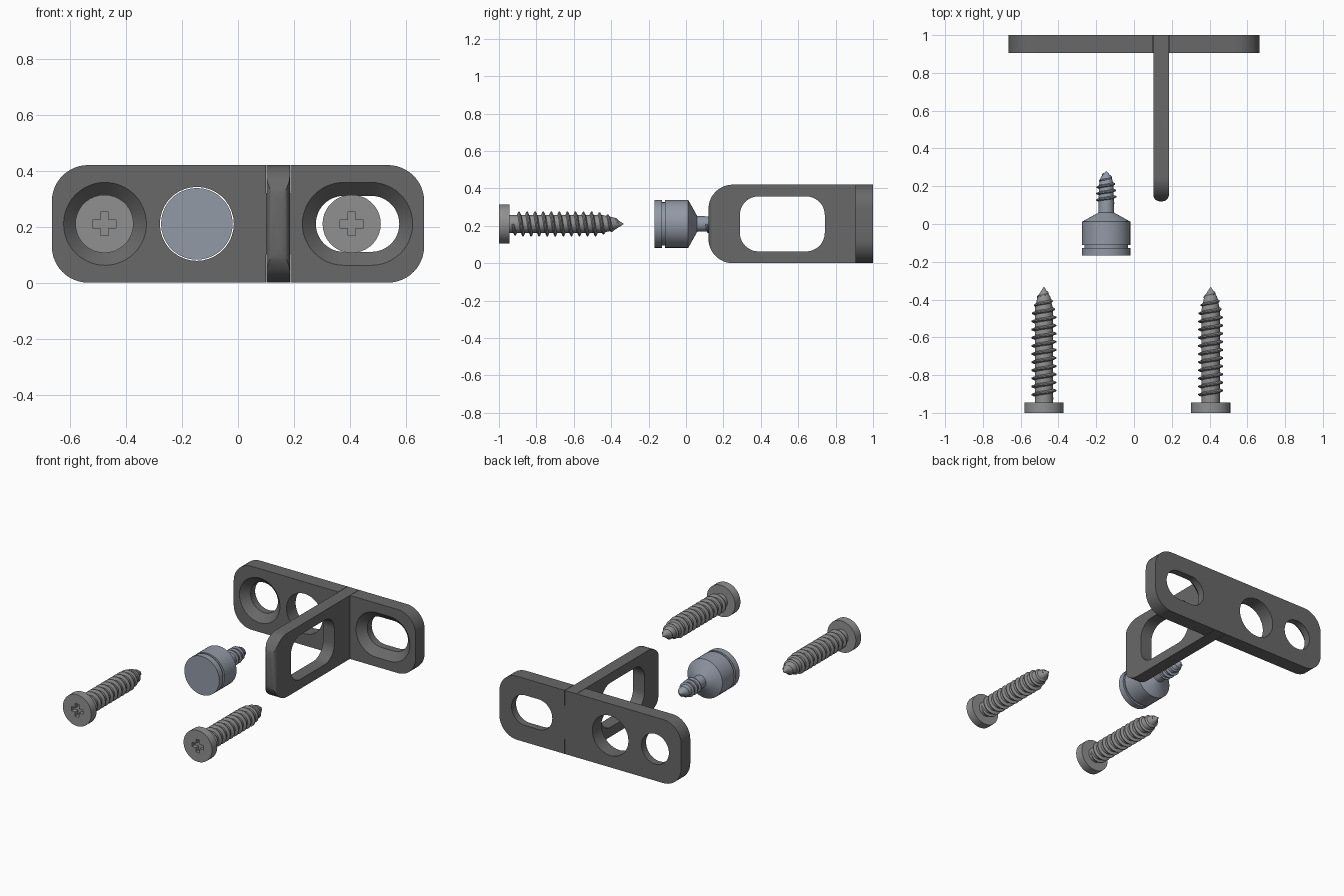
import bpy, bmesh, math

if "Cube" in bpy.data.objects:
    bpy.data.objects.remove(bpy.data.objects["Cube"])

Z = 0.21            # common axis height


def material(name, col):
    m = bpy.data.materials.new(name)
    m.diffuse_color = (*col, 1)
    m.use_nodes = True
    m.node_tree.nodes["Principled BSDF"].inputs["Base Color"].default_value = m.diffuse_color
    return m


DARK = material("dark_grey", (0.14, 0.14, 0.14))
STEEL = material("steel", (0.28, 0.28, 0.28))
BLUE = material("blue_steel", (0.29, 0.32, 0.38))


def rrect(ca, cb, ha, hb, r, r_far=None, n=12):
    """Rounded rectangle in 2D; r_far is the corner radius on the +a side."""
    far = r if r_far is None else r_far
    pts = []
    for k, (sa, sb, rad) in enumerate([(1, 1, far), (-1, 1, r), (-1, -1, r), (1, -1, far)]):
        for i in range(n + 1):
            t = (k + i / n) * math.pi / 2
            pts.append((ca + sa * (ha - rad) + rad * math.cos(t),
                        cb + sb * (hb - rad) + rad * math.sin(t)))
    return pts


def loft(name, rings, mat=None):
    """Closed solid skinned through rings of 3D points."""
    bm = bmesh.new()
    rows = [[bm.verts.new(p) for p in ring] for ring in rings]
    n = len(rows[0])
    for a, b in zip(rows, rows[1:]):
        for i in range(n):
            j = (i + 1) % n
            bm.faces.new((a[i], a[j], b[j], b[i]))
    bm.faces.new(rows[0])
    bm.faces.new(rows[-1])
    bmesh.ops.remove_doubles(bm, verts=bm.verts, dist=1e-5)
    bmesh.ops.recalc_face_normals(bm, faces=bm.faces)
    me = bpy.data.meshes.new(name)
    bm.to_mesh(me)
    bm.free()
    ob = bpy.data.objects.new(name, me)
    bpy.context.collection.objects.link(ob)
    if mat:
        me.materials.append(mat)
    return ob


def along_y(shape, y):
    return [(a, y, b) for a, b in shape]


def along_x(shape, x):
    return [(x, a, b) for a, b in shape]


def along_z(shape, z):
    return [(a, b, z) for a, b in shape]


def box(x0, x1, y0, y1, z0, z1):
    s = [(x0, z0), (x1, z0), (x1, z1), (x0, z1)]
    return loft("cutter", [along_y(s, y0), along_y(s, y1)])


def lathe(name, x, profile, mat=None):
    """Turned solid about the y direction from (y, radius) pairs."""
    return loft(name, [along_y(rrect(x, Z, r, r, r, n=9), y) for y, r in profile], mat)


def boolean(ob, cutter, op='DIFFERENCE'):
    cutter.hide_render = True
    m = ob.modifiers.new("cut", 'BOOLEAN')
    m.object, m.operation, m.solver = cutter, op, 'EXACT'
    dg = bpy.context.evaluated_depsgraph_get()
    me = bpy.data.meshes.new_from_object(ob.evaluated_get(dg))
    ob.modifiers.clear()
    ob.data = me
    bpy.data.objects.remove(cutter)


def smooth(ob, angle=30):
    bpy.ops.object.select_all(action='DESELECT')
    ob.select_set(True)
    bpy.context.view_layer.objects.active = ob
    bpy.ops.object.shade_smooth_by_angle(angle=math.radians(angle))


def interp(profile, y):
    for (y0, r0), (y1, r1) in zip(profile, profile[1:]):
        if y <= y1:
            return r0 + (r1 - r0) * max(0, y - y0) / max(y1 - y0, 1e-6)
    return profile[-1][1]


def thread(name, x, core, crest, pitch, mat, half=0.012):
    """Right-handed helical ridge whose root sinks into the core."""
    y0, y1 = crest[0][0], crest[-1][0]
    steps = int((y1 - y0) / pitch * 24)
    rings = []
    for i in range(steps + 1):
        y = y0 + (y1 - y0) * i / steps
        t = 2 * math.pi * i / 24
        ri, ro = interp(core, y) - 0.005, interp(crest, y)
        rings.append([(x + r * math.cos(t), y + d, Z - r * math.sin(t))
                      for r, d in ((ri, -half), (ro, -0.003), (ro, 0.003), (ri, half))])
    smooth(loft(name, rings, mat))


# Mounting plate
outline = rrect(0, Z, 0.665, 0.21, 0.13)
plate = loft("mounting_plate", [along_y(outline, 0.905), along_y(outline, 1.0)], DARK)
# countersunk round hole and countersunk slot
for cx, extra in ((-0.475, 0), (0.427, 0.049)):
    boolean(plate, loft("cutter", [
        along_y(rrect(cx, Z, r + extra, r, r), y)
        for y, r in ((0.895, 0.158), (0.953, 0.1), (1.05, 0.1))]))
# plain centre hole
boolean(plate, lathe("cutter", -0.147, [(0.85, 0.132), (1.05, 0.132)]))
# notches for the arm tabs
for z0, z1 in ((-0.1, 0.1), (0.32, 0.5)):
    boolean(plate, box(0.1, 0.187, 0.85, 1.05, z0, z1))
smooth(plate)

# Projecting arm with window, rounded tip and two rear tabs
side = rrect(0.66, Z, 0.54, 0.21, 0.13)
arm = loft("arm", [along_x(side, 0.102), along_x(side, 0.185)], DARK)
tip = [(b, a) for a, b in rrect(0.56, 0.1435, 0.44, 0.0415, 0.035, 0.0, n=6)]
boolean(arm, loft("cutter", [along_z(tip, -0.1), along_z(tip, 0.5)]), 'INTERSECT')
window = rrect(0.515, Z, 0.227, 0.147, 0.1)
boolean(arm, loft("cutter", [along_x(window, 0.0), along_x(window, 0.3)]))
boolean(arm, box(0.0, 0.3, 0.905, 1.1, 0.1, 0.32))
smooth(arm)

# Two cross-head screws
for side_name, x in (("left", -0.477), ("right", 0.406)):
    core = [(-0.945, 0.048), (-0.45, 0.048), (-0.385, 0.034), (-0.333, 0.001)]
    screw = lathe(side_name + "_screw", x, [(-1.0, 0.104), (-0.945, 0.104)] + core, STEEL)
    for a, b in ((0.042, 0.014), (0.014, 0.042)):
        boolean(screw, box(x - a, x + a, -1.1, -0.97, Z - b, Z + b))
    smooth(screw)
    crest = [(-0.925, 0.05), (-0.91, 0.066), (-0.48, 0.066), (-0.4, 0.045), (-0.365, 0.024)]
    thread(side_name + "_screw_thread", x, core, crest, 0.043, STEEL)

# Round-headed stud with groove, cone and threaded tip
core = [(0.06, 0.042), (0.21, 0.038), (0.25, 0.028), (0.28, 0.001)]
stud = lathe("stud", -0.147, [
    (-0.168, 0.128), (-0.127, 0.128), (-0.127, 0.116), (-0.112, 0.116),
    (-0.112, 0.128), (0.012, 0.128)] + core, BLUE)
smooth(stud)
thread("stud_thread", -0.147, core,
       [(0.11, 0.043), (0.125, 0.054), (0.2, 0.052), (0.262, 0.023)], 0.034, BLUE, 0.01)
